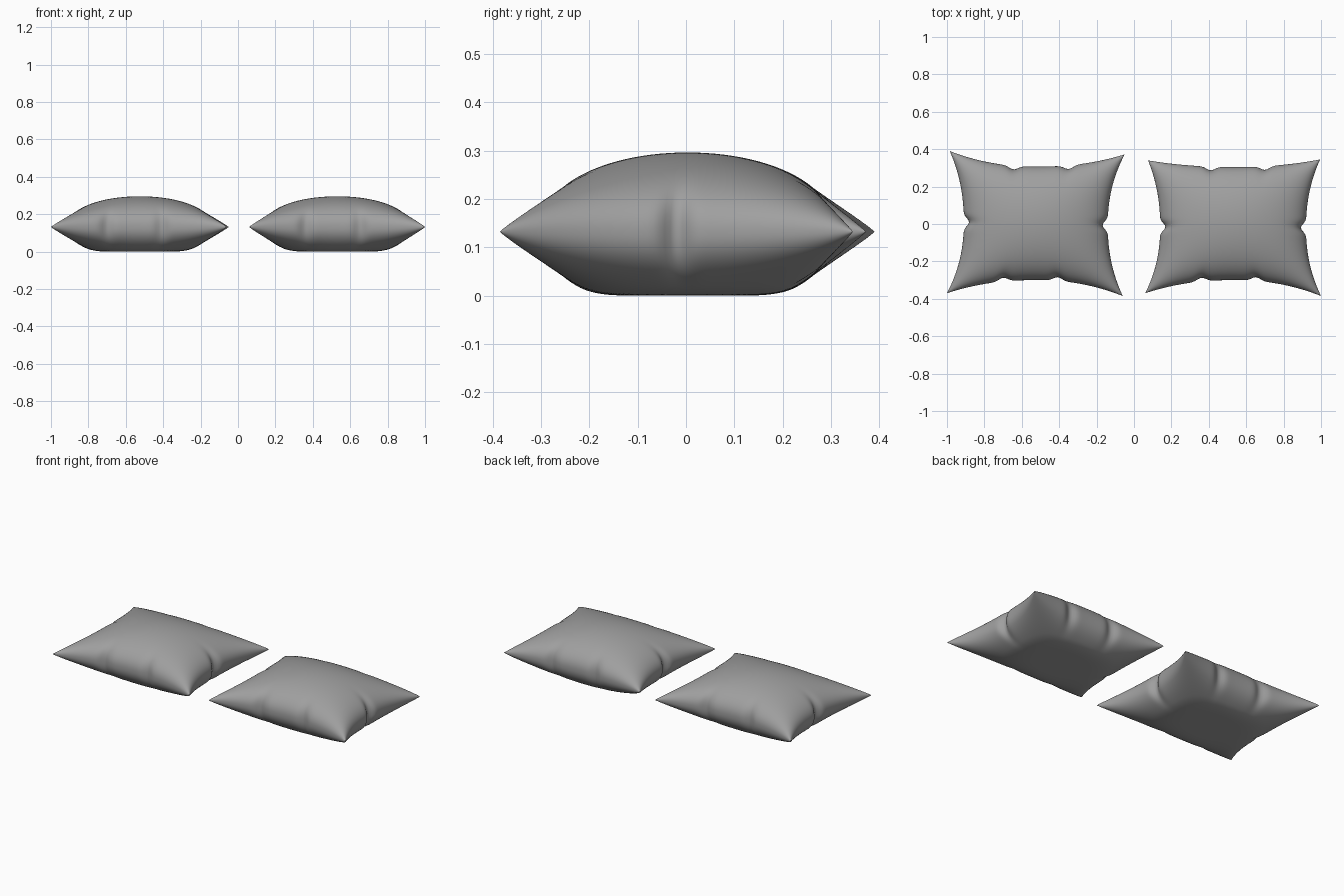
import bpy, bmesh, math

if "Cube" in bpy.data.objects:
    bpy.data.objects.remove(bpy.data.objects["Cube"])

N = 96            # grid steps across each pillow
SEAM_Z = 0.132    # height of the side seam
PUFF = 0.164      # fullness above and below the seam

fabric = bpy.data.materials.new("grey fabric")
fabric.diffuse_color = (0.35, 0.35, 0.35, 1)
fabric.use_nodes = True
fabric.node_tree.nodes["Principled BSDF"].inputs["Base Color"].default_value = fabric.diffuse_color


def lerp(a, b, t):
    return a + (b - a) * t


def bump(t, centre, width):
    return math.exp(-((t - centre) / width) ** 2)


def edge(mid, c0, c1, s):
    """Concave pillow edge from corner value c0 (s=-1) to c1 (s=1)."""
    return mid + ((c1 if s > 0 else c0) - mid) * abs(s) ** 2.2


def make_pillow(name, left, right, front, back):
    """Each side is (middle, first corner, second corner)."""
    bm = bmesh.new()

    def position(u, v, side):
        x = lerp(edge(*left, v), edge(*right, v), (u + 1) / 2)
        y = lerp(edge(*front, u), edge(*back, u), (v + 1) / 2)
        # gathered pinches: one on each short side, two on front and back
        x -= math.copysign(0.028, u) * abs(u) ** 7 * bump(v, 0, 0.075)
        pinches = (-0.36, 0.26) if v < 0 else (-0.27, 0.36)
        for p in pinches:
            y -= math.copysign(0.02, v) * abs(v) ** 7 * bump(u, p, 0.07)
        h = PUFF * max(0, (1 - u * u) * (1 - v * v)) ** 0.45
        if side < 0:
            # underside pressed flat on the floor with a soft transition
            k, d = 0.02, SEAM_Z - h
            if d < k:
                d = max(0, (d + k) ** 2 / (4 * k)) if d > -k else 0
            return x, y, d
        return x, y, SEAM_Z + h

    steps = [math.sin(math.pi / 2 * (2 * i / N - 1)) for i in range(N + 1)]
    sheets = {}
    for side in (1, -1):
        g = {}
        for i, u in enumerate(steps):
            for j, v in enumerate(steps):
                rim = i in (0, N) or j in (0, N)
                if side < 0 and rim:
                    g[i, j] = sheets[1][i, j]     # share the seam
                else:
                    g[i, j] = bm.verts.new(position(u, v, side))
        sheets[side] = g
        for i in range(N):
            for j in range(N):
                q = [g[i, j], g[i + 1, j], g[i + 1, j + 1], g[i, j + 1]]
                bm.faces.new(q if side > 0 else q[::-1])

    mesh = bpy.data.meshes.new(name)
    bm.to_mesh(mesh)
    bm.free()
    mesh.materials.append(fabric)
    obj = bpy.data.objects.new(name, mesh)
    bpy.context.collection.objects.link(obj)
    bpy.ops.object.select_all(action='DESELECT')
    obj.select_set(True)
    bpy.context.view_layer.objects.active = obj
    bpy.ops.object.shade_smooth_by_angle(angle=math.radians(50))


make_pillow("left_pillow",
            left=(-0.91, -1.0, -0.985), right=(-0.14, -0.06, -0.05),
            front=(-0.30, -0.37, -0.385), back=(0.307, 0.39, 0.372))
make_pillow("right_pillow",
            left=(0.14, 0.06, 0.075), right=(0.92, 1.0, 0.995),
            front=(-0.30, -0.37, -0.385), back=(0.305, 0.34, 0.345))
